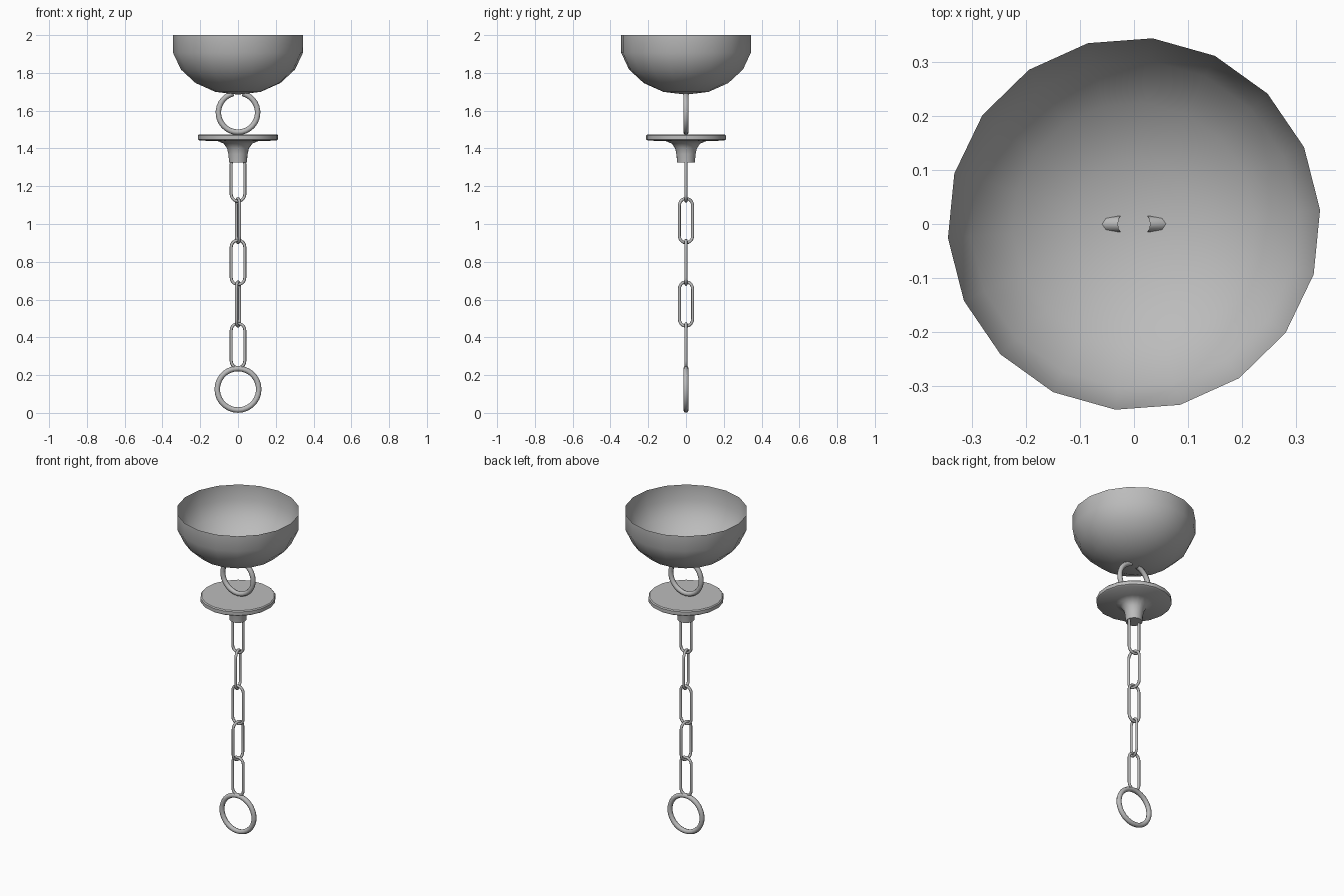
import bpy
import bmesh
from math import sin, cos, pi, radians
from mathutils import Matrix

cube = bpy.data.objects.get("Cube")
if cube:
    bpy.data.objects.remove(cube)

metal = bpy.data.materials.new("grey metal")
metal.use_nodes = True
GREY = (0.5, 0.5, 0.5, 1)
metal.diffuse_color = GREY
metal.node_tree.nodes["Principled BSDF"].inputs["Base Color"].default_value = GREY


def add_object(name, mesh, smooth_angle):
    obj = bpy.data.objects.new(name, mesh)
    bpy.context.collection.objects.link(obj)
    mesh.materials.clear()
    mesh.materials.append(metal)
    bpy.ops.object.select_all(action="DESELECT")
    obj.select_set(True)
    bpy.context.view_layer.objects.active = obj
    bpy.ops.object.shade_smooth_by_angle(angle=radians(smooth_angle))
    return obj


def lathe(name, profile, sides, start=0.0, smooth_angle=40):
    """Spin (radius, height) points round the z axis."""
    bm = bmesh.new()
    verts = [bm.verts.new((r * cos(start), r * sin(start), z)) for r, z in profile]
    edges = [bm.edges.new(pair) for pair in zip(verts, verts[1:])]
    bmesh.ops.spin(bm, geom=verts + edges, cent=(0, 0, 0), axis=(0, 0, 1),
                   angle=2 * pi, steps=sides)
    bmesh.ops.remove_doubles(bm, verts=bm.verts, dist=1e-4)
    bmesh.ops.recalc_face_normals(bm, faces=bm.faces)
    mesh = bpy.data.meshes.new(name)
    bm.to_mesh(mesh)
    bm.free()
    return add_object(name, mesh, smooth_angle)


def wire(name, path, height, thickness, turn=0.0, closed=True):
    """Round wire along (x, z) points, turned about z and raised."""
    curve = bpy.data.curves.new(name, "CURVE")
    curve.dimensions = "3D"
    curve.bevel_depth = thickness
    curve.bevel_resolution = 2
    spline = curve.splines.new("POLY")
    spline.points.add(len(path) - 1)
    for point, (x, z) in zip(spline.points, path):
        point.co = (x, 0, z, 1)
    spline.use_cyclic_u = closed
    temp = bpy.data.objects.new(name, curve)
    bpy.context.collection.objects.link(temp)
    graph = bpy.context.evaluated_depsgraph_get()
    mesh = bpy.data.meshes.new_from_object(temp.evaluated_get(graph))
    bpy.data.objects.remove(temp)
    mesh.transform(Matrix.Translation((0, 0, height)) @ Matrix.Rotation(turn, 4, "Z"))
    return add_object(name, mesh, 60)


def arc(radius, start, end, steps, lift=0.0):
    angles = [start + (end - start) * i / steps for i in range(steps + 1)]
    return [(radius * cos(a), radius * sin(a) + lift) for a in angles]


# Open bowl: the lower part of a squashed sphere
bowl_profile = [(0.35 * cos(radians(a)), 1.953 + 0.27 * sin(radians(a)))
                for a in (10, -10, -30, -50, -70)] + [(0, 1.685)]
lathe("bowl", bowl_profile, 18, radians(4.3))

# Hanging ring, open at the top where it hooks into the bowl
gap = 0.24
wire("upper_ring", arc(0.104, pi / 2 + gap, 5 * pi / 2 - gap, 28), 1.59, 0.0145, closed=False)

# Flat plate with a flared neck below
plate_profile = [(0, 1.475), (0.206, 1.475), (0.212, 1.469), (0.212, 1.448),
                 (0.204, 1.442), (0.105, 1.438), (0.075, 1.425), (0.058, 1.4),
                 (0.051, 1.37), (0.047, 1.325), (0, 1.325)]
lathe("plate_and_neck", plate_profile, 18, radians(4.3))

# Chain: long links, every second one turned across
link_path = arc(0.036, 0, pi, 10, 0.081) + arc(0.036, pi, 2 * pi, 10, -0.081)
turns = [0, 104, 0, 76, 0]
for i, turn in enumerate(turns):
    wire("chain_link_%d" % (i + 1), link_path, 1.238 - 0.2205 * i, 0.008, radians(turn))

# Pull ring at the bottom
wire("pull_ring", arc(0.11, 0, 2 * pi, 28)[:-1], 0.125, 0.0145)
